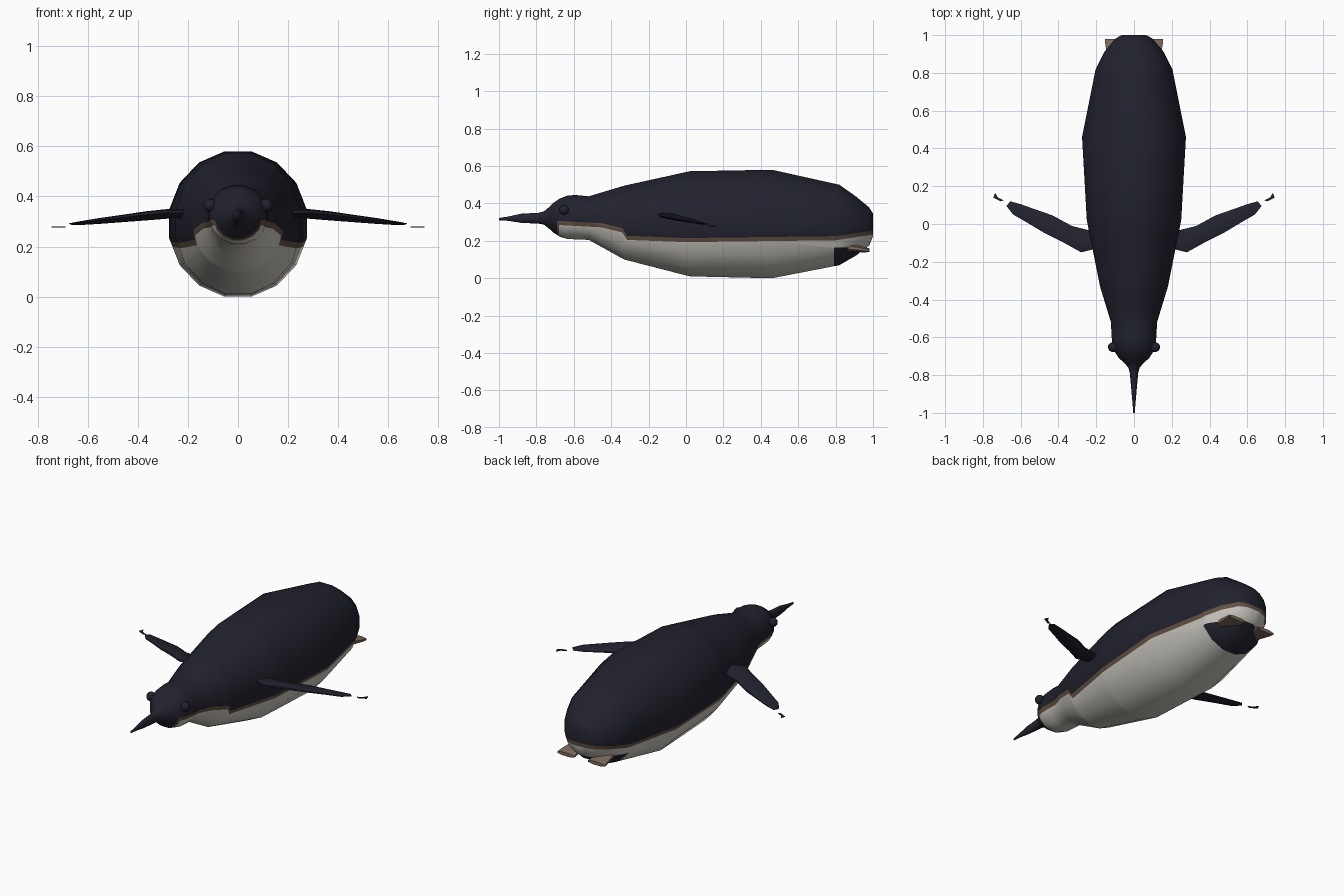
import bpy, bmesh, math
from mathutils import Vector

cube = bpy.data.objects.get("Cube")
if cube:
    bpy.data.objects.remove(cube, do_unlink=True)


def material(name, rgb):
    m = bpy.data.materials.new(name)
    m.use_nodes = True
    m.diffuse_color = (*rgb, 1)
    m.node_tree.nodes["Principled BSDF"].inputs["Base Color"].default_value = (*rgb, 1)
    return m


NAVY = material("dark navy", (0.016, 0.016, 0.028))
WHITE = material("belly white", (0.60, 0.58, 0.53))
BROWN = material("brown edge", (0.13, 0.085, 0.06))
TAN = material("foot tan", (0.20, 0.14, 0.105))


def loft(bm, rings):
    """Skin a list of equal-sized point rings and cap both ends."""
    loops = [[bm.verts.new(p) for p in r] for r in rings]
    n = len(loops[0])
    for a, b in zip(loops, loops[1:]):
        for i in range(n):
            j = (i + 1) % n
            bm.faces.new((a[i], a[j], b[j], b[i]))
    bm.faces.new(loops[0])
    bm.faces.new(loops[-1])
    bmesh.ops.recalc_face_normals(bm, faces=bm.faces)


def ellipse(centre, u, v, n):
    """Ring around centre with half axes u and v, flat at the top."""
    k = 1 / math.cos(math.pi / n)
    angles = [(i + 0.5) * math.tau / n for i in range(n)]
    return [Vector(centre) + k * (math.cos(t) * Vector(u) + math.sin(t) * Vector(v)) for t in angles]


def finish(name, bm, mats, angle=35):
    me = bpy.data.meshes.new(name)
    bm.to_mesh(me)
    bm.free()
    ob = bpy.data.objects.new(name, me)
    bpy.context.collection.objects.link(ob)
    for m in mats:
        me.materials.append(m)
    bpy.ops.object.select_all(action='DESELECT')
    ob.select_set(True)
    bpy.context.view_layer.objects.active = ob
    bpy.ops.object.shade_smooth_by_angle(angle=math.radians(angle))
    return ob


# Body, head and beak: y, half width, bottom, top
PROFILE = [
    (-1.0, .004, .31, .322), (-.95, .008, .307, .33), (-.88, .014, .296, .345),
    (-.79, .022, .292, .35), (-.76, .03, .287, .357), (-.735, .052, .268, .378),
    (-.71, .08, .245, .402), (-.675, .103, .222, .426), (-.635, .115, .21, .442),
    (-.59, .119, .208, .445), (-.52, .122, .205, .438), (-.33, .18, .10, .495),
    (.02, .25, .01, .572), (.46, .275, 0, .58), (.82, .203, .07, .5),
    (.91, .158, .122, .436), (.98, .1, .175, .378), (1.0, .066, .225, .345),
]
bm = bmesh.new()
loft(bm, [ellipse((0, y, (lo + hi) / 2), (w, 0, 0), (0, 0, (hi - lo) / 2), 16)
          for y, w, lo, hi in PROFILE])


def cut(point, normal, y0=-2, y1=2):
    faces = [f for f in bm.faces if y0 < f.calc_center_median().y < y1]
    edges = {e for f in faces for e in f.edges}
    verts = {v for f in faces for v in f.verts}
    bmesh.ops.bisect_plane(bm, geom=list(verts) + list(edges) + faces, dist=1e-5,
                           plane_co=point, plane_no=normal)


# Belly outline: y and height of the upper edge of the white
LINE = [(-.69, .285), (-.45, .272), (-.34, .245), (-.315, .205), (0, .193), (.8, .203), (1.01, .235)]
BAND, CHIN, VENT_Y, VENT_Z = .022, -.678, .79, .165


def line_height(y):
    for (a, za), (b, zb) in zip(LINE, LINE[1:]):
        if a <= y <= b:
            return za + (zb - za) * (y - a) / (b - a)
    return -1


for y in [p[0] for p in LINE[:-1]] + [CHIN, VENT_Y]:
    cut((0, y, 0), (0, 1, 0))
for (a, za), (b, zb) in zip(LINE, LINE[1:]):
    for lift in (0, BAND):
        cut((0, a, za + lift), (0, za - zb, b - a), a, b)
cut((0, 0, VENT_Z), (0, 0, 1), VENT_Y, 2)

for f in bm.faces:
    c = f.calc_center_median()
    h = line_height(c.y)
    if c.z > h + BAND or (c.y > VENT_Y and c.z < VENT_Z):
        f.material_index = 0
    elif c.z > h or c.y < CHIN:
        f.material_index = 2
    else:
        f.material_index = 1
finish("body", bm, [NAVY, WHITE, BROWN])

# Flipper sections: leading x, y, trailing x, y, height, half thickness
WING = [
    (.20, -.13, .20, -.04, .33, .016), (.28, -.15, .25, -.03, .332, .016),
    (.37, -.10, .33, -.01, .324, .015), (.47, -.05, .43, .045, .313, .012),
    (.57, .01, .53, .08, .302, .009), (.64, .05, .60, .105, .294, .006),
    (.675, .095, .655, .12, .29, .003),
]
# Foot sections: y, half width, height, half thickness
FOOT = [(.82, .03, .17, .024), (.88, .04, .163, .02), (.95, .052, .153, .015), (.98, .055, .15, .01)]
TIP = [(.69, .125), (.705, .12), (.745, .14), (.735, .165), (.72, .14)]

for side, s in (("left", 1), ("right", -1)):
    bm = bmesh.new()
    rings = []
    for lx, ly, tx, ty, z, t in WING:
        lead, trail = Vector((s * lx, ly, z + t / 2)), Vector((s * tx, ty, z - t / 2))
        rings.append(ellipse((lead + trail) / 2, (lead - trail) / 2, (0, 0, t), 10))
    loft(bm, rings)
    finish(side + "_flipper", bm, [NAVY])

    bm = bmesh.new()
    loft(bm, [[(s * x, y, z) for x, y in TIP] for z in (.277, .281)])
    finish(side + "_flipper_tip", bm, [NAVY])

    bm = bmesh.new()
    loft(bm, [ellipse((s * .1, y, z), (w, 0, 0), (0, 0, t), 8) for y, w, z, t in FOOT])
    finish(side + "_foot", bm, [TAN])

    bm = bmesh.new()
    bmesh.ops.create_uvsphere(bm, u_segments=16, v_segments=10, radius=.026)
    bmesh.ops.translate(bm, verts=bm.verts, vec=(s * .112, -.652, .365))
    finish(side + "_eye", bm, [NAVY])
